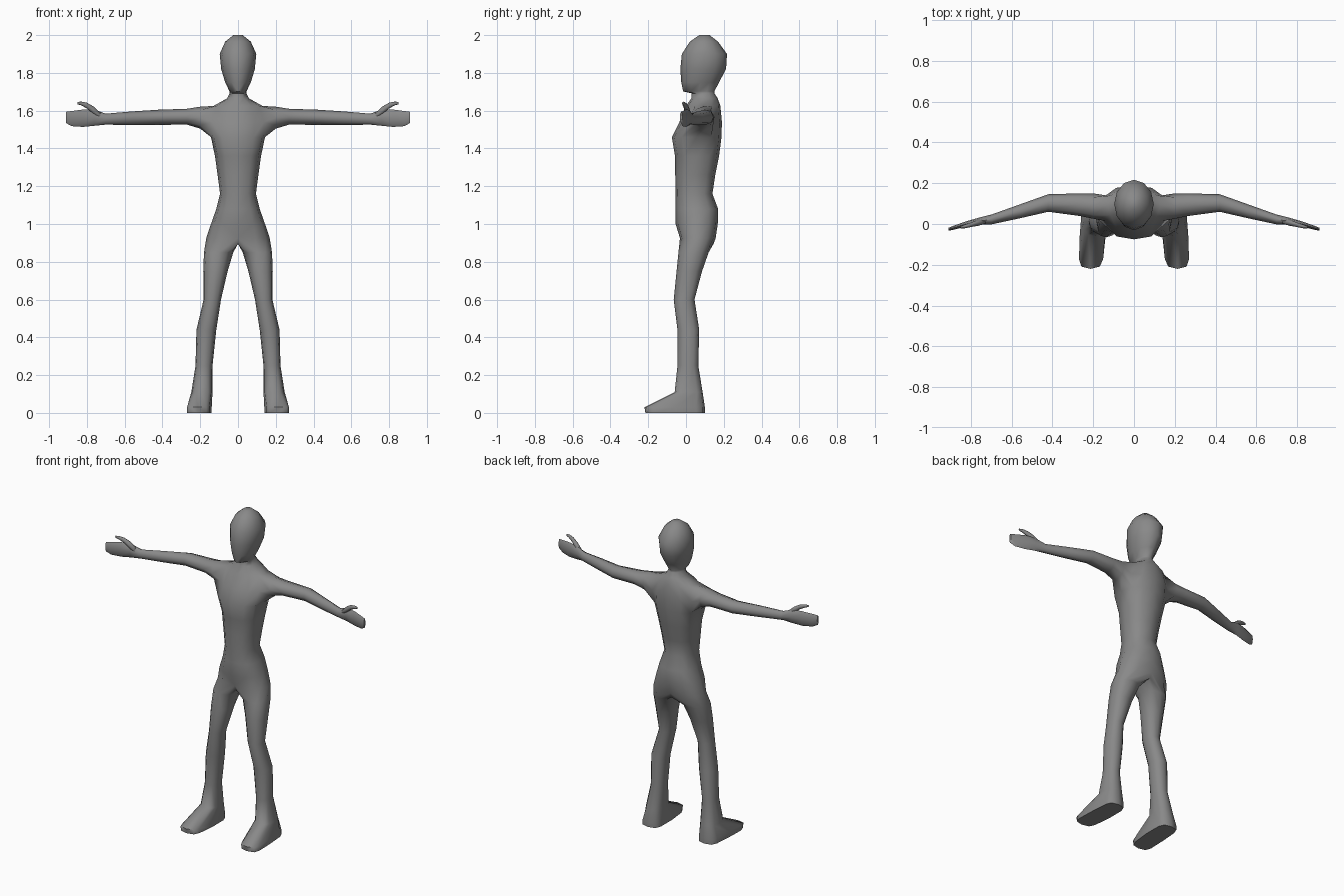
import bpy, bmesh, math

if "Cube" in bpy.data.objects:
    bpy.data.objects.remove(bpy.data.objects["Cube"])

skin = bpy.data.materials.new("grey")
skin.diffuse_color = (0.25, 0.25, 0.25, 1)
skin.use_nodes = True
skin.node_tree.nodes["Principled BSDF"].inputs["Base Color"].default_value = skin.diffuse_color
N = 12


def power(v, n):
    return math.copysign(abs(v) ** (2 / n), v)


def skin_rings(bm, a, b):
    """Quads between two closed rings of equal length."""
    return [bm.faces.new((a[i], a[(i + 1) % len(a)], b[(i + 1) % len(a)], b[i]))
            for i in range(len(a))]


def finish(bm, name):
    """Mirror to the other side, weld the centre line and shade."""
    bmesh.ops.mirror(bm, geom=bm.verts[:] + bm.edges[:] + bm.faces[:],
                     axis='X', merge_dist=0.0005)
    bmesh.ops.remove_doubles(bm, verts=bm.verts, dist=0.0003)
    bmesh.ops.recalc_face_normals(bm, faces=bm.faces)
    me = bpy.data.meshes.new(name)
    bm.to_mesh(me)
    bm.free()
    me.materials.append(skin)
    ob = bpy.data.objects.new(name, me)
    bpy.context.collection.objects.link(ob)
    bpy.ops.object.select_all(action='DESELECT')
    ob.select_set(True)
    bpy.context.view_layer.objects.active = ob
    bpy.ops.object.shade_smooth_by_angle(angle=math.radians(62))


def limb_ring(bm, x, y, z, ry, rz):
    """Eight-sided ring across a limb running along x."""
    return [bm.verts.new((x, y + ry * math.cos(t), z + rz * math.sin(t)))
            for t in (math.radians(-135 + 45 * k) for k in range(8))]


# leg rings: z, inner x, outer x, front y, back y, squareness
legs = [(0.0, .135, .262, -.215, .10, 4), (.03, .135, .262, -.22, .10, 4),
        (.11, .135, .247, -.06, .088, 2.6), (.25, .135, .225, -.045, .065, 2.2),
        (.44, .115, .22, -.045, .07, 2.2), (.60, .09, .182, -.065, .045, 2.2),
        (.75, .055, .184, -.05, .085, 2.2), (.85, .025, .18, -.04, .12, 2.3)]
# half rings from hips to crown: z, half width, front y, back y, squareness
trunk = [(.925, .168, -.032, .157, 2.3), (1.0, .143, -.055, .168, 2.4),
         (1.08, .115, -.055, .17, 2.4), (1.16, .095, -.055, .14, 2.4),
         (1.26, .108, -.057, .155, 2.4), (1.36, .122, -.058, .175, 2.4),
         (1.46, .143, -.075, .188, 2.6), (1.54, .155, -.035, .19, 2.4),
         (1.625, .13, .0, .182, 2.2), (1.665, .058, .028, .168, 2),
         (1.692, .045, .03, .15, 2), (1.702, .045, -.015, .15, 2),
         (1.75, .068, -.025, .175, 2), (1.82, .089, -.03, .212, 2),
         (1.90, .097, -.022, .217, 2), (1.965, .068, .02, .17, 2),
         (2.0, .025, .07, .125, 2)]

bm = bmesh.new()
rings = []
rows = [(z, (a + b) / 2, (b - a) / 2, f, k, n) for z, a, b, f, k, n in legs]
rows += [(z, 0, w, f, k, n) for z, w, f, k, n in trunk]
for i, (z, xc, rx, yf, yb, n) in enumerate(rows):
    ring = []
    for j in range(N):
        t = 2 * math.pi * j / N
        y = (yf + yb) / 2 - (yb - yf) / 2 * power(math.cos(t), n)
        x = max(0, xc + rx * power(math.sin(t), n))
        if i < 2 and y < 0:      # toes turn outward
            x -= .07 * y
        dz = -.03 if i == len(legs) and j > 6 else 0   # crotch dips
        ring.append(bm.verts.new((x if j % 6 or xc else 0, y, z + dz)))
    rings.append(ring)

# skin, leaving an armhole at the shoulder and the centre open
shoulder = len(legs) + 6
for i in range(len(rings) - 1):
    for j in range(N):
        k = (j + 1) % N
        if i in (shoulder, shoulder + 1) and j in (2, 3):
            continue
        quad = (rings[i][j], rings[i][k], rings[i + 1][k], rings[i + 1][j])
        if any(v.co.x > 1e-5 for v in quad):
            bm.faces.new(quad)
bm.faces.new(rings[0])           # sole
bm.faces.new(rings[-1][:7])      # crown

# arm and hand grown from the armhole
lo, mid, hi = rings[shoulder:shoulder + 3]
prev = [lo[2], lo[3], lo[4], mid[4], hi[4], hi[3], hi[2], mid[2]]
for row in [(.20, .088, 1.563, .062, .058), (.27, .095, 1.568, .055, .042),
            (.42, .103, 1.565, .043, .040), (.56, .062, 1.560, .034, .036),
            (.70, .022, 1.555, .024, .029), (.76, .014, 1.563, .017, .043),
            (.82, .001, 1.560, .013, .046), (.88, -.017, 1.558, .010, .040),
            (.91, -.026, 1.564, .007, .030)]:
    ring = limb_ring(bm, *row)
    skin_rings(bm, prev, ring)
    prev = ring
bm.faces.new(prev)
bmesh.ops.delete(bm, geom=[v for v in bm.verts if not v.link_faces], context='VERTS')
finish(bm, "body")

# thumbs
bm = bmesh.new()
prev = None
for row in [(.725, .014, 1.570, .012, .016), (.765, .006, 1.602, .015, .020),
            (.80, -.004, 1.627, .011, .015), (.83, -.012, 1.638, .009, .010),
            (.85, -.016, 1.640, .005, .006)]:
    ring = limb_ring(bm, *row)
    if prev:
        skin_rings(bm, prev, ring)
    else:
        bm.faces.new(ring)
    prev = ring
bm.faces.new(prev)
finish(bm, "thumbs")
